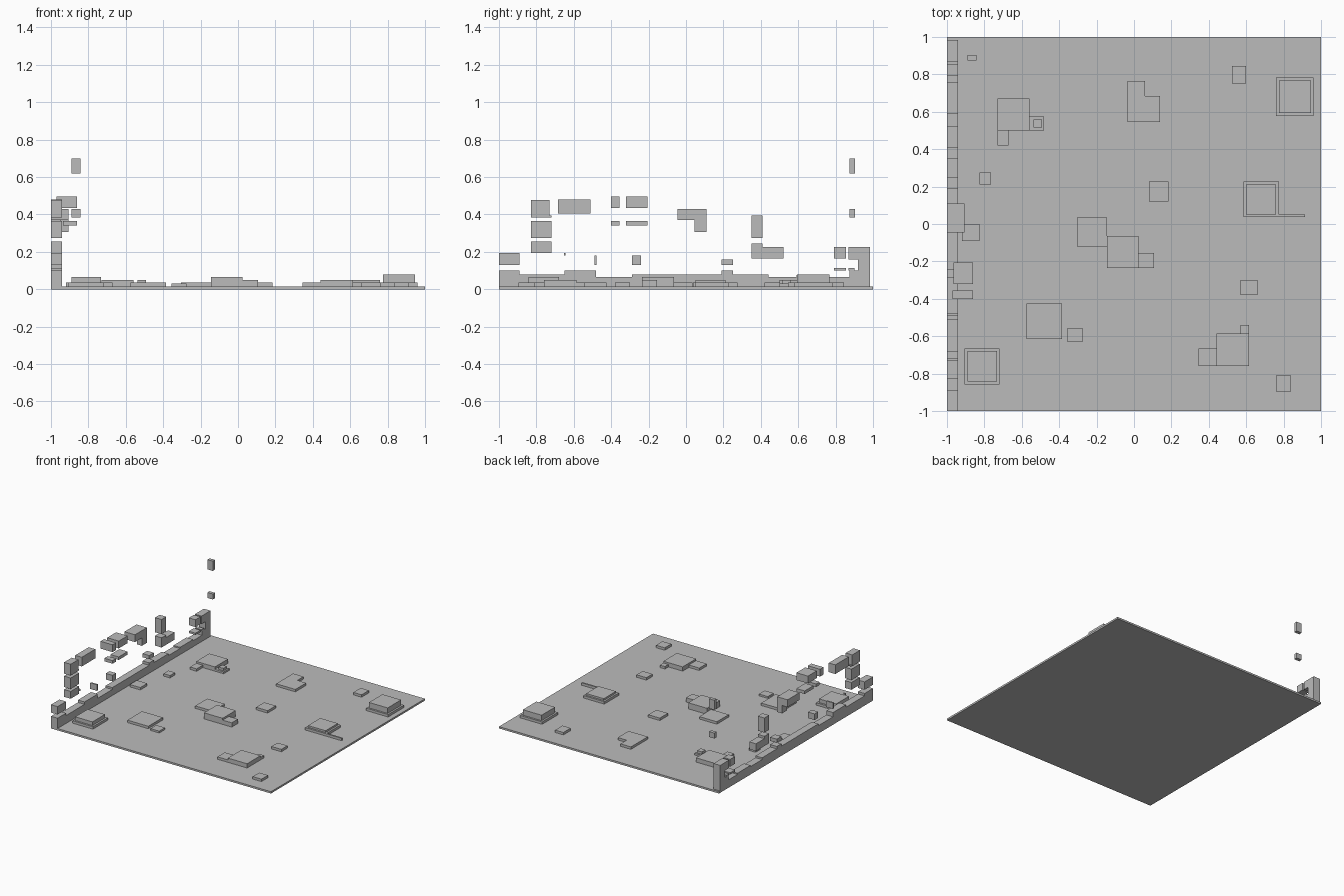
import bpy
import bmesh

cube = bpy.data.objects.get("Cube")
if cube:
    bpy.data.objects.remove(cube, do_unlink=True)

# One plain grey for everything
grey = bpy.data.materials.new("plain grey")
grey.use_nodes = True
tone = (.5, .5, .5, 1)
grey.diffuse_color = tone
grey.node_tree.nodes["Principled BSDF"].inputs["Base Color"].default_value = tone

FLOOR = .015
LOW, MID, HIGH = .035, .05, .065
WALL = (-1, -.94)


def block(name, x, y, z):
    """Box given by its extents along each axis."""
    bm = bmesh.new()
    bmesh.ops.create_cube(bm, size=1)
    for v in bm.verts:
        v.co = [span[0] if c < 0 else span[1] for c, span in zip(v.co, (x, y, z))]
    mesh = bpy.data.meshes.new(name)
    bm.to_mesh(mesh)
    bm.free()
    mesh.materials.append(grey)
    obj = bpy.data.objects.new(name, mesh)
    bpy.context.collection.objects.link(obj)
    return obj


def tile(name, x, y, top=LOW):
    """Low platform resting on the floor."""
    return block(name, x, y, (FLOOR, top))


def stepped(name, x, y, top, inset=.015):
    """Low plinth with a taller, slightly smaller platform on it."""
    tile(name + "_plinth", x, y)
    block(name + "_top", (x[0] + inset, x[1] - inset),
          (y[0] + inset, y[1] - inset), (LOW, top))


def wall_block(name, y, z, x=WALL):
    """Floating block lined up over the wall."""
    return block(name, x, y, z)


# Ground slab
block("ground_slab", (-1, 1), (-1, 1), (0, FLOOR))

# Stepped platforms
stepped("back_left_platform", (.76, .96), (.578, .783), .08)
stepped("front_right_platform", (-.905, -.718), (-.858, -.665), HIGH)
stepped("middle_left_platform", (.585, .775), (.037, .226), MID)
tile("middle_left_rail", (.775, .915), (.037, .05))

# Back right group
tile("back_right_platform", (-.73, -.56), (.5, .67), MID)
tile("back_right_step", (-.73, -.67), (.42, .5))
tile("back_right_side_step", (-.56, -.48), (.5, .575), .03)
tile("back_right_knob", (-.537, -.493), (.515, .56), MID)

# Back centre stepped outline
tile("back_centre_tile", (-.035, .14), (.545, .685))
tile("back_centre_tile_arm", (-.035, .06), (.685, .765))

# Centre group
tile("centre_side_tile", (-.305, -.145), (-.12, .035))
tile("centre_platform", (-.145, .025), (-.235, -.065), HIGH)
tile("centre_step", (.025, .108), (-.235, -.155), MID)

# Front centre group
tile("front_centre_tile", (-.575, -.385), (-.615, -.425))
tile("front_centre_small_tile", (-.355, -.275), (-.63, -.555), .03)

# Front left group
tile("front_left_platform", (.44, .615), (-.76, -.585), MID)
tile("front_left_step", (.345, .44), (-.76, -.665))
tile("front_left_back_step", (.57, .615), (-.585, -.54))

# Loose tiles
tile("back_loose_tile", (.523, .598), (.75, .845))
tile("centre_loose_tile", (.08, .185), (.12, .226))
tile("left_loose_tile", (.57, .66), (-.38, -.3))
tile("front_loose_tile", (.76, .84), (-.895, -.81))
tile("wall_loose_tile", (-.825, -.765), (.21, .275))
tile("wall_near_tile", (-.92, -.825), (-.09, 0))

# Broken wall along the right edge, front to back, as (end, height)
start = -1
for end, height in ((-.89, .1), (-.65, .08), (-.48, .1), (-.29, HIGH), (.19, .08),
                    (.25, .1), (.44, .08), (.59, HIGH), (.76, .075), (.875, HIGH),
                    (.92, .1), (.985, .225)):
    wall_block("wall_section", (start, end), (0, height))
    start = end
wall_block("wall_end", (start, 1), (0, FLOOR))

# Corner pillar with its overhang and neighbours
wall_block("pillar_overhang", (.87, .92), (.16, .225))
wall_block("pillar_chip", (.87, .9), (.1, .113))
wall_block("pillar_side_block", (.79, .855), (.165, .225))
wall_block("pillar_side_chip", (.79, .855), (.1, .115))

# Floating stack at the front
front_stack = (-.83, -.72)
wall_block("front_corner_block", (-1, -.89), (.13, .195))
wall_block("stack_lower", front_stack, (.195, .255))
wall_block("stack_middle", front_stack, (.275, .365))
wall_block("stack_cap", front_stack, (.385, .395))
wall_block("stack_upper", (-.83, -.73), (.395, .478))
wall_block("front_lintel", (-.685, -.51), (.405, .48))

# Small floating fragments
wall_block("tiny_fragment", (-.652, -.643), (.18, .193), (-1, -.98))
wall_block("thin_fragment", (-.49, -.478), (.13, .18))
wall_block("middle_fragment", (-.288, -.24), (.13, .18))
wall_block("back_fragment", (.19, .25), (.13, .16))

# Floating pairs, leaning inward from the wall
for name, y, x in (("narrow_pair", (-.4, -.355), (-.97, -.86)),
                   ("wide_pair", (-.32, -.205), (-.965, -.86))):
    wall_block(name + "_upper", y, (.435, .495), x)
    wall_block(name + "_lower", y, (.34, .365), (-.935, -.86))

# Floating middle lintel
wall_block("middle_lintel", (-.045, .11), (.37, .43), (-1, -.905))
wall_block("middle_lintel_drop", (.045, .11), (.305, .37), (-.95, -.905))

# Floating post and its base
wall_block("post", (.35, .41), (.275, .395))
wall_block("post_base", (.35, .52), (.165, .225))
wall_block("post_base_cap", (.35, .41), (.225, .245))

# High floating bits over the back corner
for name, z in (("high_bit_lower", (.385, .43)), ("high_bit_upper", (.62, .7))):
    block(name, (-.89, -.842), (.875, .903), z)
